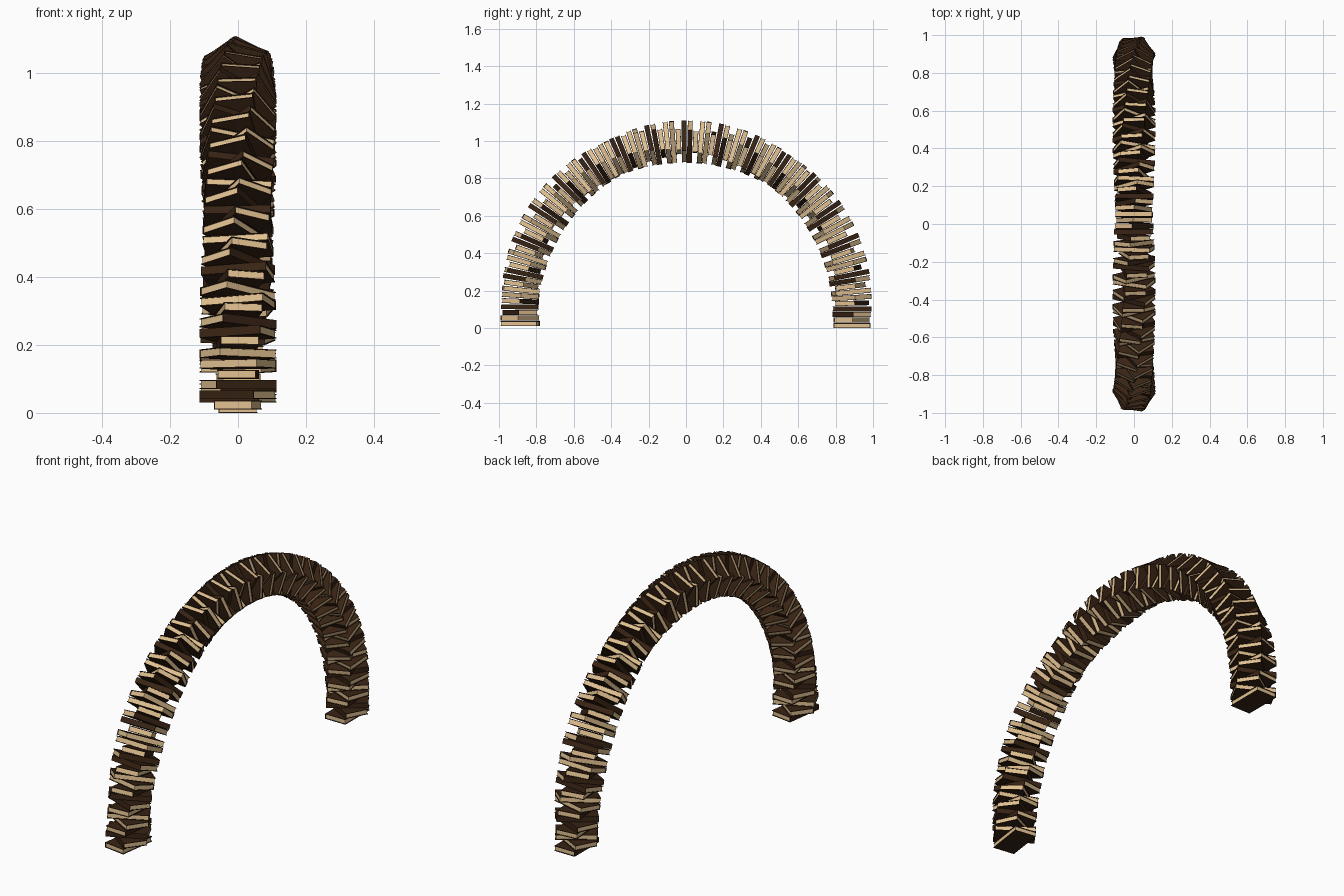
import bpy, bmesh, math
from mathutils import Matrix, Vector

if "Cube" in bpy.data.objects:
    bpy.data.objects.remove(bpy.data.objects["Cube"])

W, L, T = 0.115, 0.197, 0.026      # book width, length, thickness
COVER = 0.003                      # cover board thickness
R, LEG = 0.887, 0.11               # arch radius and straight leg height
COUNT, STEP = 100, 0.03
TWIST = math.radians(61.9)


def material(name, rgb):
    m = bpy.data.materials.new(name)
    m.diffuse_color = (*rgb, 1)
    m.use_nodes = True
    m.node_tree.nodes["Principled BSDF"].inputs["Base Color"].default_value = m.diffuse_color
    return m


def add_box(bm, lo, hi, mat):
    lo, hi = Vector(lo), Vector(hi)
    size = hi - lo
    mtx = Matrix.Translation((lo + hi) / 2) @ Matrix.Diagonal((*size, 1))
    verts = bmesh.ops.create_cube(bm, size=1, matrix=mtx)["verts"]
    for f in {f for v in verts for f in v.link_faces}:
        f.material_index = mat


def book_mesh():
    bm = bmesh.new()
    w, l, t = W / 2, L / 2, T / 2
    # page block, slightly recessed on three sides
    add_box(bm, (-w + COVER, -l + 0.003, -t + COVER), (w - 0.003, l - 0.003, t - COVER), 1)
    # U-shaped cover: profile in x/z extruded along y
    c = COVER
    profile = [(w, -t), (w, -t + c), (-w + c, -t + c), (-w + c, t - c),
               (w, t - c), (w, t), (-w, t), (-w, -t)]
    face = bm.faces.new([bm.verts.new((x, -l, z)) for x, z in profile])
    ext = bmesh.ops.extrude_face_region(bm, geom=[face])["geom"]
    bmesh.ops.translate(bm, vec=(0, L, 0),
                        verts=[v for v in ext if isinstance(v, bmesh.types.BMVert)])
    bmesh.ops.recalc_face_normals(bm, faces=bm.faces)
    me = bpy.data.meshes.new("book")
    bm.to_mesh(me)
    bm.free()
    me.materials.append(material("cover_brown", (0.04, 0.017, 0.007)))
    me.materials.append(material("page_cream", (0.75, 0.53, 0.28)))
    return me


def arch_point(s):
    """Position (y, z) and lean angle at distance s along the arch."""
    arc = math.pi * R
    if s < LEG:
        return R, s, 0.0
    if s < LEG + arc:
        a = (s - LEG) / R
        return R * math.cos(a), LEG + R * math.sin(a), a
    return -R, 2 * LEG + arc - s, math.pi


# books stacked along the arch, each twisted about the arch direction
mesh = book_mesh()
for i in range(COUNT):
    y, z, lean = arch_point(T / 2 + i * STEP)
    book = bpy.data.objects.new(f"book_{i + 1:03d}", mesh)
    book.matrix_world = (Matrix.Translation((0, y, z))
                         @ Matrix.Rotation(lean, 4, 'X')
                         @ Matrix.Rotation(i * TWIST, 4, 'Z'))
    bpy.context.collection.objects.link(book)
